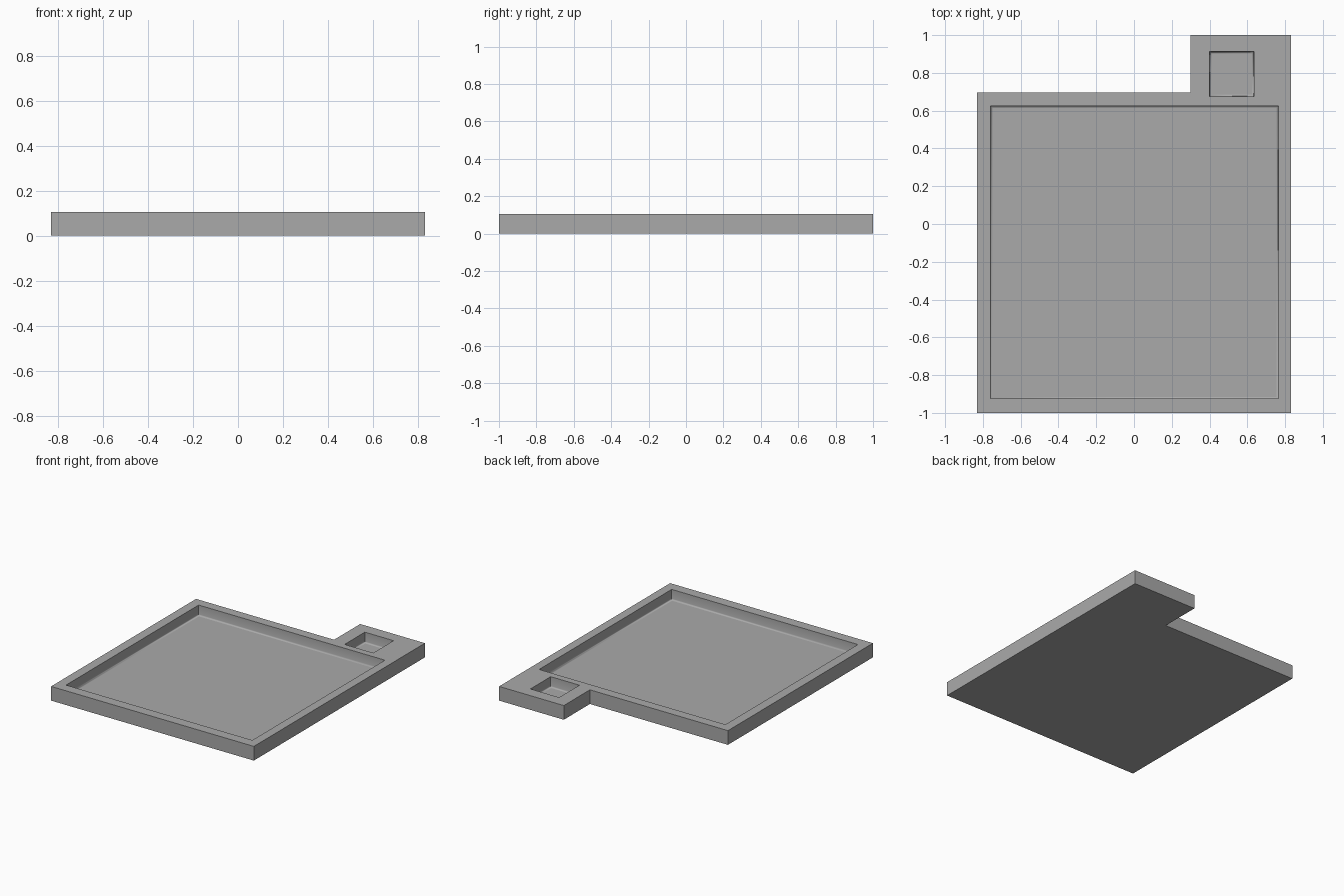
import bpy, bmesh, math

cube = bpy.data.objects.get("Cube")
if cube:
    bpy.data.objects.remove(cube, do_unlink=True)

HEIGHT, FLOOR, FILLET = 0.105, 0.027, 0.01

grey = bpy.data.materials.new("plain grey")
grey.use_nodes = True
colour = (0.4, 0.4, 0.4, 1)
grey.diffuse_color = colour
grey.node_tree.nodes["Principled BSDF"].inputs["Base Color"].default_value = colour


def slab(name, outline, z0, z1, fillet=0):
    """Extrude an outline upward, optionally rounding its lower rim."""
    bm = bmesh.new()
    base = bm.faces.new([bm.verts.new((x, y, z0)) for x, y in outline])
    top = bmesh.ops.extrude_face_region(bm, geom=[base], use_keep_orig=True)
    for v in top["geom"]:
        if isinstance(v, bmesh.types.BMVert):
            v.co.z = z1
    bmesh.ops.recalc_face_normals(bm, faces=bm.faces)
    if fillet:
        rim = [e for e in bm.edges if all(v.co.z < z0 + 1e-4 for v in e.verts)]
        bmesh.ops.bevel(bm, geom=rim, offset=fillet, segments=2,
                        profile=0.5, affect="EDGES")
    mesh = bpy.data.meshes.new(name)
    bm.to_mesh(mesh)
    bm.free()
    mesh.materials.append(grey)
    obj = bpy.data.objects.new(name, mesh)
    bpy.context.collection.objects.link(obj)
    return obj


def rectangle(x0, x1, y0, y1):
    return [(x0, y0), (x1, y0), (x1, y1), (x0, y1)]


# Square tray with a tab at the back left corner
tray = slab("tray", [(-0.83, -1), (0.83, -1), (0.83, 1), (0.3, 1),
                     (0.3, 0.695), (-0.83, 0.695)], 0, HEIGHT)
bpy.context.view_layer.objects.active = tray
tray.select_set(True)

# Large and small recesses
pockets = {"large_pocket": rectangle(-0.76, 0.765, -0.925, 0.625),
           "small_pocket": rectangle(0.4, 0.635, 0.675, 0.912)}
for name, outline in pockets.items():
    cutter = slab(name + "_cutter", outline, FLOOR, HEIGHT + 0.1, FILLET)
    cut = tray.modifiers.new(name, "BOOLEAN")
    cut.operation, cut.solver, cut.object = "DIFFERENCE", "EXACT", cutter
    bpy.ops.object.modifier_apply(modifier=cut.name)
    bpy.data.objects.remove(cutter, do_unlink=True)

# Soft fillets at the foot of the pocket walls, flat floors and rim
bpy.ops.object.shade_smooth_by_angle(angle=math.radians(50))
for face in tray.data.polygons:
    if abs(face.normal.z) > 0.99:
        face.use_smooth = False
